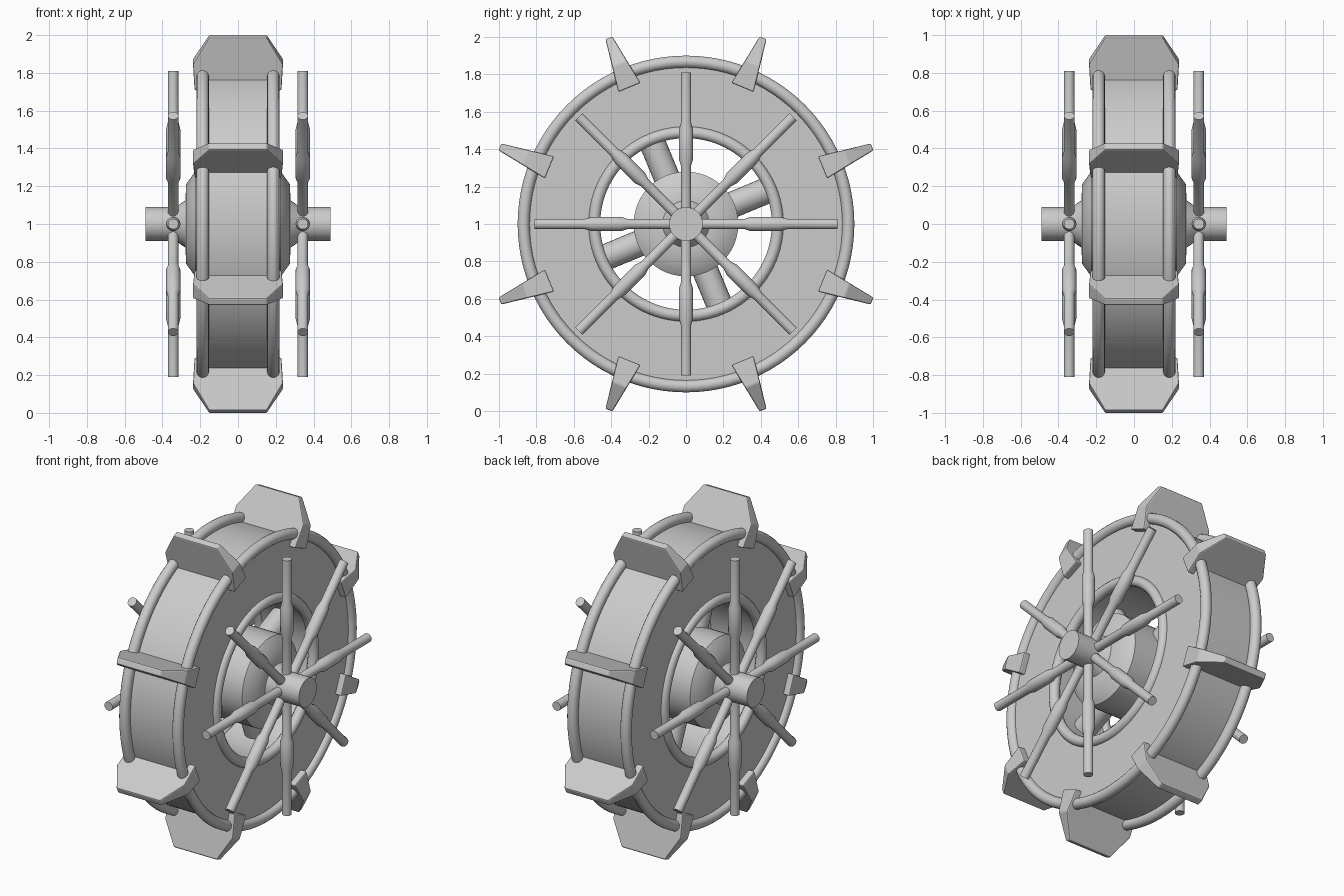
import bpy, bmesh
from math import sin, cos, pi, radians
from mathutils import Matrix, Vector

if "Cube" in bpy.data.objects:
    bpy.data.objects.remove(bpy.data.objects["Cube"])

CENTRE = Matrix.Translation((0, 0, 1))


def finish(name, bm, mat=Matrix.Identity(4), smooth=True):
    bmesh.ops.recalc_face_normals(bm, faces=bm.faces)
    bm.transform(CENTRE @ mat)
    me = bpy.data.meshes.new(name)
    bm.to_mesh(me)
    bm.free()
    ob = bpy.data.objects.new(name, me)
    bpy.context.collection.objects.link(ob)
    if smooth:
        bpy.ops.object.select_all(action='DESELECT')
        ob.select_set(True)
        bpy.context.view_layer.objects.active = ob
        bpy.ops.object.shade_smooth_by_angle(angle=radians(35))
    return ob


def lathe(name, profile, n, closed=False, mat=Matrix.Identity(4)):
    """Spin (x, radius) points round the x axis; open profiles get end caps."""
    bm = bmesh.new()
    rings = [[bm.verts.new((x, r * cos(2 * pi * i / n), r * sin(2 * pi * i / n)))
              for i in range(n)] for x, r in profile]
    pairs = list(zip(rings, rings[1:]))
    if closed:
        pairs.append((rings[-1], rings[0]))
    else:
        bm.faces.new(rings[0])
        bm.faces.new(rings[-1])
    for a, b in pairs:
        for i in range(n):
            j = (i + 1) % n
            bm.faces.new((a[i], a[j], b[j], b[i]))
    return finish(name, bm, mat)


def ring(name, x, major, minor):
    pts = [(x + minor * cos(2 * pi * k / 14), major + minor * sin(2 * pi * k / 14))
           for k in range(14)]
    return lathe(name, pts, 96, closed=True)


def radial(angle, x=0):
    """Turns the lathe axis to point outwards at an angle in the wheel plane."""
    d = Vector((0, cos(angle), sin(angle)))
    return Matrix.Translation((x, 0, 0)) @ d.to_track_quat('X', 'Z').to_matrix().to_4x4()


# wheel drum with open centre
lathe("wheel_drum", [(-.19, .48), (.19, .48), (.19, .85), (-.19, .85)], 96, closed=True)

# hub with chamfered faces, and axle
half = [(.225, .28), (.275, .21), (.278, .125), (.33, .09)]
lathe("hub", [(-x, r) for x, r in reversed(half)] + half, 48)
lathe("axle", [(-.49, .09), (.49, .09)], 32)

# four thick spokes joining hub and drum
for k in range(4):
    lathe(f"inner_spoke_{k}", [(.2, .07), (.52, .07)], 24, mat=radial(radians(22.5 + 90 * k)))

# rims and turning handles on both sides
handle = [(.03, .028), (.315, .028), (.345, .038), (.50, .038), (.54, .028), (.81, .028)]
for s, side in ((-1, "left"), (1, "right")):
    ring(f"outer_rim_{side}", s * .187, .868, .033)
    ring(f"inner_rim_{side}", s * .187, .49, .032)
    for k in range(8):
        lathe(f"handle_{side}_{k}", handle, 20, mat=radial(k * pi / 4, s * .343))

# eight tapered paddles: (x, radius, half thickness)
outline = [(.23, .79, .064), (.238, .93, .042), (.152, 1.077, .02)]
outline += [(-x, r, t) for x, r, t in reversed(outline)]
for k in range(8):
    bm = bmesh.new()
    a, b = [[bm.verts.new((x, r, s * t)) for x, r, t in outline] for s in (-1, 1)]
    bm.faces.new(a)
    bm.faces.new(b)
    for i in range(6):
        j = (i + 1) % 6
        bm.faces.new((a[i], a[j], b[j], b[i]))
    ob = finish(f"paddle_{k}", bm, Matrix.Rotation(radians(22.5 + 45 * k), 4, 'X'), False)
    bev = ob.modifiers.new("bevel", 'BEVEL')
    bev.width = .007
    bev.segments = 2
